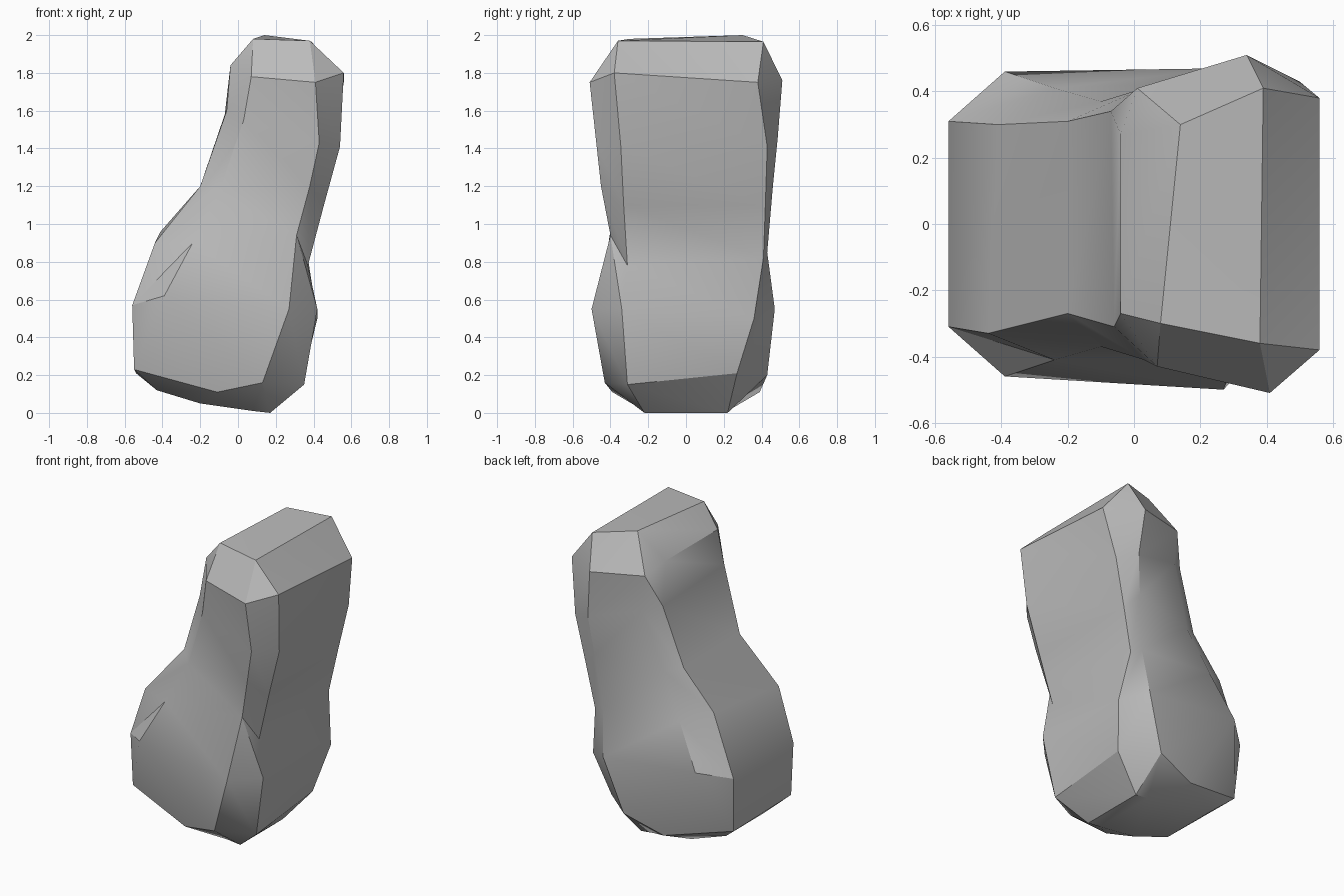
import bpy, bmesh, math

cube = bpy.data.objects.get("Cube")
if cube:
    bpy.data.objects.remove(cube, do_unlink=True)

# One grey stone colour
stone = bpy.data.materials.new("stone grey")
stone.use_nodes = True
grey = (0.5, 0.5, 0.5, 1)
stone.diffuse_color = grey
stone.node_tree.nodes["Principled BSDF"].inputs["Base Color"].default_value = grey

# Stations from base to crown; each half section runs
# right side, front right, front left, left side as (x, z, half depth)
stations = [
    [(.17, 0, .22), (.08, .01, .22), (-.2, .05, .23), (-.43, .12, .2)],
    [(.35, .15, .31), (.13, .16, .43), (-.11, .11, .39), (-.55, .23, .3)],
    [(.42, .55, .34), (.27, .55, .5), (-.39, .62, .46), (-.56, .57, .31)],
    [(.37, .78, .31), (.31, .94, .4), (-.24, .9, .41), (-.44, .9, .33)],
    [(.455, 1.1, .33), (.38, 1.2, .45), (-.1, 1.17, .37), (-.2, 1.2, .27)],
    [(.54, 1.41, .345), (.43, 1.43, .475), (.03, 1.55, .41), (-.06, 1.6, .31)],
    [(.56, 1.8, .38), (.41, 1.75, .51), (.07, 1.78, .43), (-.04, 1.84, .27)],
    [(.38, 1.97, .36), (.38, 1.97, .36), (.08, 1.98, .3), (.08, 1.98, .3)],
]
# Irregular corners on the back, keyed by station and corner
back_corners = {
    (1, 0): (.35, .21, .27), (1, 1): (.15, .2, .43), (1, 3): (-.54, .21, .28),
    (2, 0): (.42, .5, .36), (2, 1): (.27, .55, .47),
    (3, 0): (.37, .82, .41), (3, 1): (.3, .85, .43), (3, 3): (-.41, .96, .3),
    (4, 0): (.43, 1.1, .42), (4, 1): (.34, 1.2, .46), (4, 3): (-.2, 1.2, .31),
    (5, 0): (.5, 1.41, .43), (5, 1): (.37, 1.45, .485), (5, 3): (-.07, 1.58, .34),
    (6, 0): (.56, 1.75, .38), (6, 1): (.34, 1.76, .51),
    (6, 2): (.01, 1.78, .41),
    (7, 0): (.39, 1.965, .41), (7, 1): (.39, 1.965, .41),
    (7, 2): (.14, 2, .3), (7, 3): (.14, 2, .3),
}

# Skin the stations into one boulder
bm = bmesh.new()
rings = []
for s, half in enumerate(stations):
    front = [(x, -y, z) for x, z, y in half]
    back = []
    for c in reversed(range(len(half))):
        x, z, y = back_corners.get((s, c), half[c])
        back.append((x, y, z))
    rings.append([bm.verts.new(p) for p in front + back])

# Columns whose facets split along the opposite diagonal
flipped = {2, 5, 6}
for low, high in zip(rings, rings[1:]):
    for i in range(len(low)):
        j = (i + 1) % len(low)
        a, b, c, d = low[i], low[j], high[j], high[i]
        if i in flipped:
            a, b, c, d = b, c, d, a
        bm.faces.new((a, b, c))
        bm.faces.new((a, c, d))
bm.faces.new(rings[0])
bm.faces.new(rings[-1])
bmesh.ops.remove_doubles(bm, verts=bm.verts, dist=0.001)
bmesh.ops.triangulate(bm, faces=bm.faces)
bmesh.ops.recalc_face_normals(bm, faces=bm.faces)

mesh = bpy.data.meshes.new("boulder")
bm.to_mesh(mesh)
bm.free()
mesh.materials.append(stone)
boulder = bpy.data.objects.new("boulder", mesh)
bpy.context.collection.objects.link(boulder)

# Soft shading with crisp chipped edges
bpy.context.view_layer.objects.active = boulder
boulder.select_set(True)
bpy.ops.object.shade_smooth_by_angle(angle=math.radians(30))
